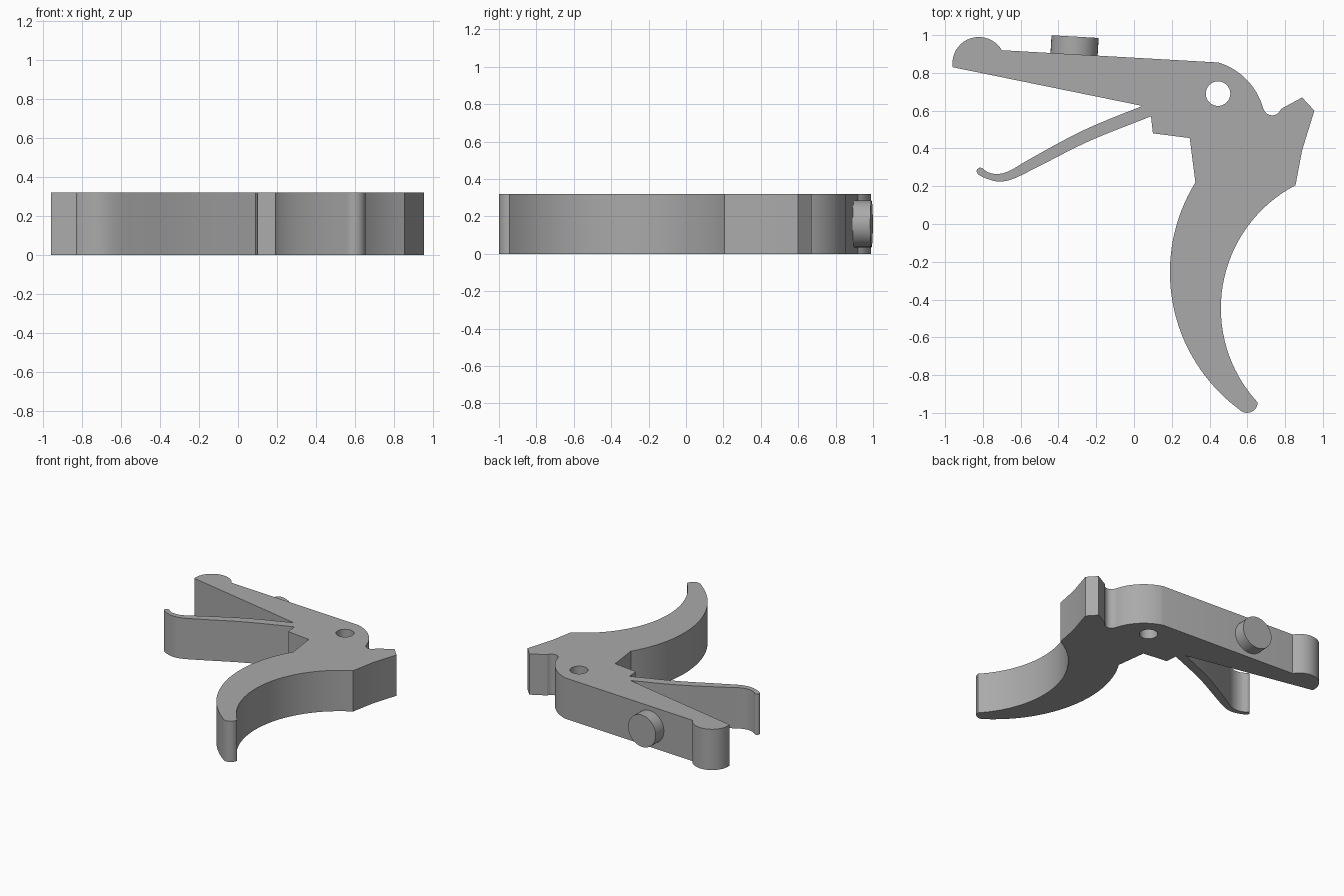
import bpy, bmesh, math
from mathutils import Vector, Matrix

cube = bpy.data.objects.get("Cube")
if cube:
    bpy.data.objects.remove(cube, do_unlink=True)

THICK = 0.32

grey = bpy.data.materials.new("plain grey")
grey.use_nodes = True
grey.diffuse_color = (0.4, 0.4, 0.4, 1)
grey.node_tree.nodes["Principled BSDF"].inputs["Base Color"].default_value = (0.4, 0.4, 0.4, 1)


def arc(a, via, b, n=16):
    """Points on the circle through a, via and b."""
    a, v, b = Vector(a), Vector(via), Vector(b)
    p, q = v - a, b - a
    d = 2 * (p.x * q.y - p.y * q.x)
    c = a + Vector((q.y * p.dot(p) - p.y * q.dot(q), p.x * q.dot(q) - q.x * p.dot(p))) / d
    r = (a - c).length
    t0 = math.atan2(a.y - c.y, a.x - c.x)
    tv = math.atan2(v.y - c.y, v.x - c.x)
    t1 = math.atan2(b.y - c.y, b.x - c.x)
    sweep = (t1 - t0) % math.tau
    if (tv - t0) % math.tau > sweep:
        sweep -= math.tau
    return [c + r * Vector((math.cos(t0 + sweep * i / n), math.sin(t0 + sweep * i / n)))
            for i in range(n + 1)]


def spline(pts, n=5):
    """Smooth curve through all the points."""
    pts = [Vector(p) for p in pts]
    ext = [2 * pts[0] - pts[1]] + pts + [2 * pts[-1] - pts[-2]]
    out = []
    for p0, p1, p2, p3 in zip(ext, ext[1:], ext[2:], ext[3:]):
        for i in range(n):
            t = i / n
            out.append(0.5 * (2 * p1 + (p2 - p0) * t + (2 * p0 - 5 * p1 + 4 * p2 - p3) * t ** 2
                              + (3 * p1 - p0 - 3 * p2 + p3) * t ** 3))
    return out + [pts[-1]]


def finish(bm, name):
    bmesh.ops.recalc_face_normals(bm, faces=bm.faces)
    mesh = bpy.data.meshes.new(name)
    bm.to_mesh(mesh)
    bm.free()
    mesh.materials.append(grey)
    ob = bpy.data.objects.new(name, mesh)
    bpy.context.collection.objects.link(ob)
    bpy.ops.object.select_all(action='DESELECT')
    ob.select_set(True)
    bpy.context.view_layer.objects.active = ob
    bpy.ops.object.shade_smooth_by_angle(angle=math.radians(25))
    return ob


# Outline: rounded nose, upper edge and pivot shoulder
outline = arc((-0.96, 0.83), (-0.82, 0.99), (-0.70, 0.92), 20)
outline += arc((0.447, 0.855), (0.605, 0.755), (0.685, 0.608))
# Small round notch and rear spur
outline += arc((0.69, 0.60), (0.73, 0.575), (0.77, 0.595), 8)
outline += [Vector(p) for p in ((0.78, 0.61), (0.89, 0.67), (0.955, 0.60), (0.89, 0.39))]
# Curved handle with a rounded tip
outline += arc((0.855, 0.205), (0.46, -0.43), (0.655, -0.945), 32)
outline += arc((0.655, -0.945), (0.595, -1.0), (0.555, -0.98), 8)[1:]
outline += arc((0.555, -0.98), (0.19, -0.26), (0.325, 0.22), 32)[1:]
# Step under the body
outline += [Vector(p) for p in ((0.295, 0.455), (0.10, 0.48))]
# Thin spring lever: lower edge, end cap, upper edge
outline += spline([(0.09, 0.57), (-0.235, 0.44), (-0.50, 0.307), (-0.64, 0.239),
                   (-0.72, 0.225), (-0.785, 0.242), (-0.825, 0.262)])
outline += arc((-0.832, 0.272), (-0.825, 0.295), (-0.805, 0.297), 5)
outline += spline([(-0.795, 0.288), (-0.765, 0.271), (-0.72, 0.265), (-0.66, 0.281),
                   (-0.55, 0.345), (-0.34, 0.46), (-0.18, 0.535), (0.045, 0.625)])

# Pivot hole
hole = [Vector((0.445 + 0.065 * math.cos(math.tau * i / 32),
                0.69 + 0.065 * math.sin(math.tau * i / 32))) for i in range(32)]

# Body: fill the flat profile and extrude it upwards
bm = bmesh.new()
edges = []
for loop in (outline, hole):
    verts = [bm.verts.new((p.x, p.y, 0)) for p in loop]
    edges += [bm.edges.new((v, verts[i - 1])) for i, v in enumerate(verts)]
bmesh.ops.triangle_fill(bm, edges=edges, use_beauty=True, normal=(0, 0, 1))
grown = bmesh.ops.extrude_face_region(bm, geom=bm.faces[:], use_keep_orig=True)
bmesh.ops.translate(bm, vec=(0, 0, THICK),
                    verts=[g for g in grown["geom"] if isinstance(g, bmesh.types.BMVert)])
finish(bm, "lever_body")

# Round button standing on the upper edge
axis = Vector((0.057, 1, 0)).normalized()
top = Vector((-0.312, 0.992, THICK / 2))
depth = 0.16
turn = axis.to_track_quat('Z', 'Y').to_matrix().to_4x4()
bm = bmesh.new()
bmesh.ops.create_cone(bm, cap_ends=True, segments=40, radius1=0.125, radius2=0.125, depth=depth,
                      matrix=Matrix.Translation(top - axis * depth / 2) @ turn)
finish(bm, "round_button")
